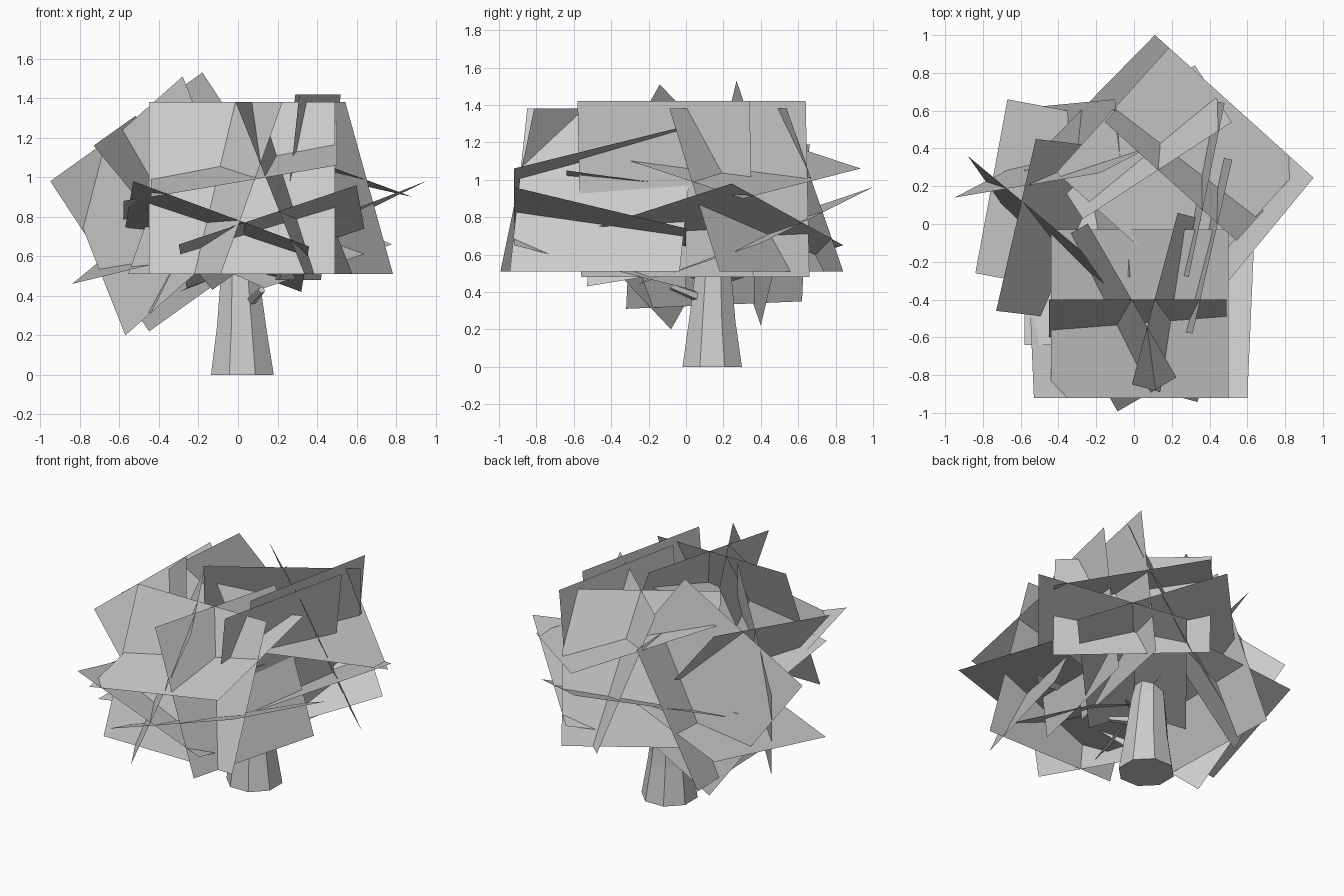
import bpy, bmesh, math
from mathutils import Vector, Matrix, Quaternion

if "Cube" in bpy.data.objects:
    bpy.data.objects.remove(bpy.data.objects["Cube"])

S = 0.94  # side of every square leaf card


def finish(name, bm, matrix=None):
    if matrix:
        bm.transform(matrix)
    me = bpy.data.meshes.new(name)
    bm.to_mesh(me)
    bm.free()
    ob = bpy.data.objects.new(name, me)
    bpy.context.collection.objects.link(ob)
    return ob


def add_card(bm, a, b, c):
    """Flat card from a corner and its two neighbours."""
    a, b, c = Vector(a), Vector(b), Vector(c)
    bm.faces.new([bm.verts.new(p) for p in (a, b, b + c - a, c)])


def add_leaning_card(bm, x, y, heading, lean=0.36):
    """Card with a level top edge centred on x, y, leaning out to the right of its heading."""
    h = math.radians(heading)
    d = Vector((math.cos(h), math.sin(h), 0)) * S / 2
    out = Vector((math.sin(h), -math.cos(h), 0)) * lean
    top = Vector((x, y, 1.38))
    add_card(bm, top - d, top + d, top - d + out - Vector((0, 0, 0.87)))


def add_tube(bm, path, sides, upright=False):
    """Faceted tapering limb; path holds (x, y, z, radius)."""
    pts = [Vector(p[:3]) for p in path]
    q = Quaternion() if upright else (pts[-1] - pts[0]).to_track_quat('Z', 'Y')
    rings = []
    for p, (_, _, _, r) in zip(pts, path):
        ring = []
        for i in range(sides):
            a = 2 * math.pi * (i + 0.5) / sides
            ring.append(bm.verts.new(p + q @ Vector((r * math.cos(a), r * math.sin(a), 0))))
        rings.append(ring)
    for lo, hi in zip(rings, rings[1:]):
        for i in range(sides):
            j = (i + 1) % sides
            bm.faces.new((lo[i], lo[j], hi[j], hi[i]))
    bm.faces.new(rings[0][::-1])
    bm.faces.new(rings[-1])


def leaf_clump(name, headings, matrix=None):
    """Leaning cards at the given places, plus three flatter cards across them."""
    bm = bmesh.new()
    for x, y, heading in headings:
        add_leaning_card(bm, x, y, heading)
    add_card(bm, (-0.44, -0.92, 0.90), (0.50, -0.92, 1.06), (-0.44, -0.03, 1.12))
    add_card(bm, (-0.53, -0.92, 0.98), (0.36, -0.92, 0.65), (-0.57, 0, 0.75))
    add_card(bm, (0.60, -0.92, 0.96), (-0.30, -0.92, 0.66), (0.64, 0, 0.74))
    return finish(name, bm, matrix)


# Trunk
bm = bmesh.new()
add_tube(bm, [(0.022, 0.14, 0, 0.172), (0.018, 0.14, 0.24, 0.135),
              (0.01, 0.145, 0.5, 0.105), (0, 0.15, 0.72, 0.06)], 8, upright=True)
finish("trunk", bm)

# Branches
bm = bmesh.new()
for tip, z in (((0.12, -0.08, 0.43), 0.36), ((-0.22, 0.05, 0.74), 0.55),
               ((0.22, 0.26, 0.8), 0.58)):
    add_tube(bm, [(0.05, 0.1, z, 0.03), (*tip, 0.018)], 5)
finish("branches", bm)

# Front leaf clump, and the same clump turned round to the back right
leaf_clump("front_leaves", [(0.02, -0.40, 0), (-0.01, -0.405, -60), (0.11, -0.395, 75)])
leaf_clump("back_leaves", [(0.02, -0.40, 0), (0.11, -0.395, 75)],
           Matrix.Translation((0.22, 0.27, 0))
           @ Matrix.Rotation(math.radians(138), 4, 'Z')
           @ Matrix.Translation((-0.03, 0.45, 0)))

# Left clump: cards standing on their corners, with tilted cards across them
bm = bmesh.new()
add_card(bm, (-0.88, 0.36, 0.98), (-0.28, -0.14, 1.51), (-0.57, -0.08, 0.20))
add_card(bm, (-0.95, 0.14, 0.98), (-0.18, 0.27, 1.53), (-0.45, 0.40, 0.22))
add_card(bm, (-0.84, -0.26, 0.46), (-0.67, 0.66, 0.60), (0.06, -0.43, 0.68))
add_card(bm, (-0.52, 0.62, 0.35), (-0.44, -0.32, 0.31), (-0.10, 0.66, 1.19))
add_card(bm, (-0.73, -0.46, 1.16), (-0.52, 0.45, 1.31), (-0.13, -0.53, 0.43))
add_card(bm, (-0.58, -0.64, 0.88), (0.35, -0.64, 1.05), (-0.58, 0.29, 0.75))
finish("left_leaves", bm)

# Two upright cards on the right
bm = bmesh.new()
add_card(bm, (0.31, -0.58, 1.42), (0.52, 0.34, 1.42), (0.21, -0.56, 0.48))
add_card(bm, (0.29, -0.28, 1.42), (0.48, 0.64, 1.42), (0.19, -0.26, 0.48))
finish("right_leaves", bm)
